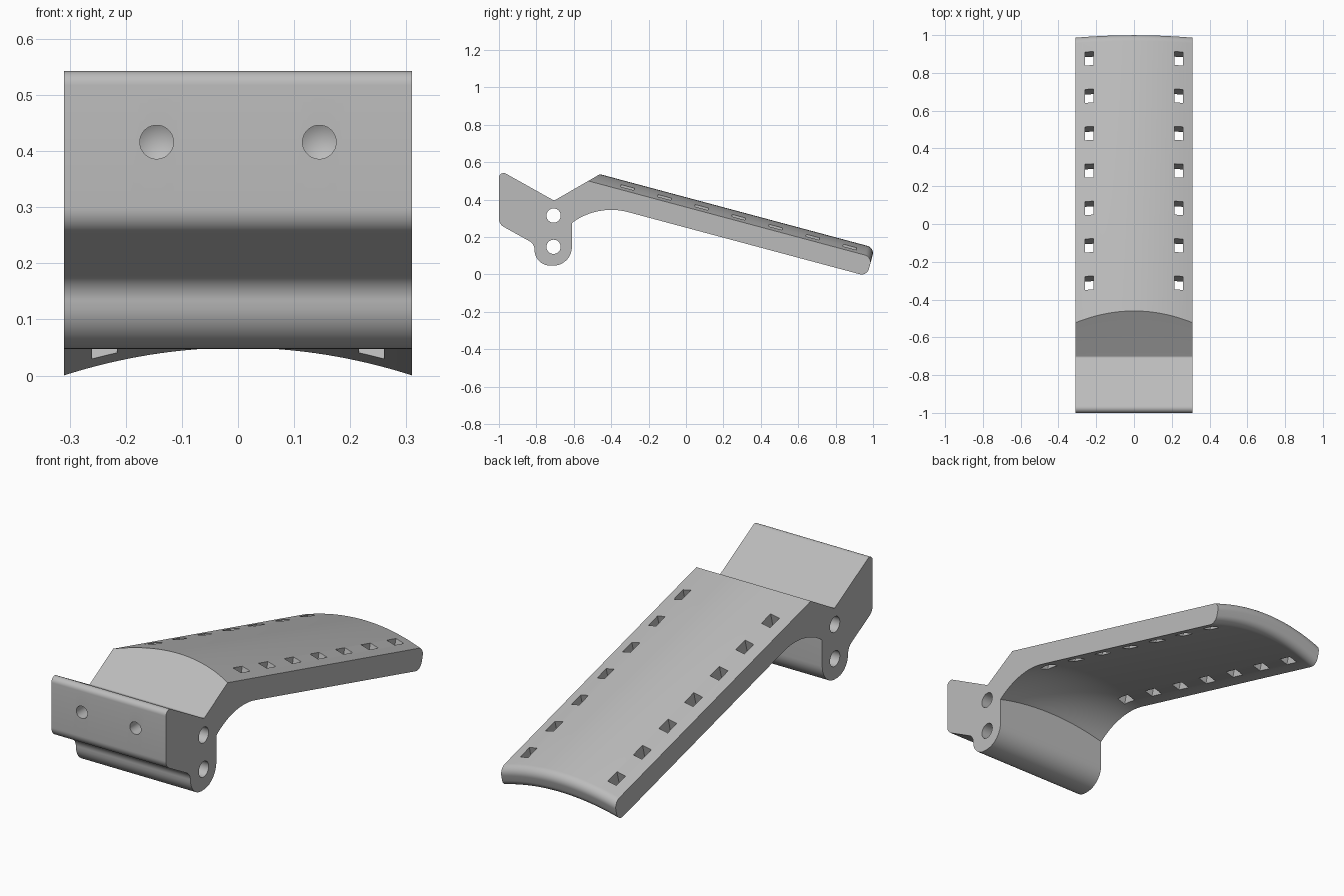
import bpy, bmesh, math
from mathutils import Vector, Matrix

cube = bpy.data.objects.get("Cube")
if cube:
    bpy.data.objects.remove(cube, do_unlink=True)

HALF = 0.31                      # half width
SAG = 0.051                      # crown height of the arched arm
TILT = math.radians(15)
U = Vector((math.cos(TILT), -math.sin(TILT)))   # along the arm (y, z)
N = Vector((math.sin(TILT), math.cos(TILT)))    # out of the arm (y, z)

grey = bpy.data.materials.new("light grey")
grey.use_nodes = True
grey.diffuse_color = (0.5, 0.5, 0.5, 1)
grey.node_tree.nodes["Principled BSDF"].inputs["Base Color"].default_value = (0.5, 0.5, 0.5, 1)


def fillet(corners, steps=10):
    """Round each (point, radius) corner of a closed outline."""
    out = []
    for i, (p, r) in enumerate(corners):
        if r == 0:
            out.append(p)
            continue
        a = (corners[i - 1][0] - p).normalized()
        b = (corners[(i + 1) % len(corners)][0] - p).normalized()
        half = a.angle(b) / 2
        centre = p + (a + b).normalized() * (r / math.sin(half))
        t = r / math.tan(half)
        start, end = p + a * t - centre, p + b * t - centre
        sweep = start.angle(end)
        for k in range(steps + 1):
            f = k / steps
            out.append(centre + (start * math.sin((1 - f) * sweep)
                                 + end * math.sin(f * sweep)) / math.sin(sweep))
    return out


def outline(rise):
    """Side outline (y, z), with the arm lifted by rise along its normal."""
    notch = Vector((-0.705, 0.395))
    slope = Vector((math.cos(math.pi / 6), math.sin(math.pi / 6)))
    top, low, tip = 0.348 + rise, 0.242 + rise, 0.937
    peak = notch + slope * ((top - notch.dot(N)) / slope.dot(N))
    corners = [(Vector(p), r) for p, r in (
        ((-1, 0.56), 0.025), ((-1, 0.269), 0.05), ((-0.81, 0.163), 0.053),
        ((-0.81, 0.047), 0.085), ((-0.61, 0.047), 0.1))]
    # hollow curve under the shoulder
    radius = 0.35
    centre = Vector((-0.4, 0)) + N * rise
    centre.y = (low - radius - centre.x * N.x) / N.y
    first = math.asin((-0.61 - centre.x) / radius)
    for k in range(17):
        a = first + (TILT - first) * k / 16
        corners.append((centre + radius * Vector((math.sin(a), math.cos(a))), 0))
    # rounded tip, crest and notch
    corners += [(U * tip + N * low, 0.04), (U * tip + N * top, 0.04),
                (peak, 0), (notch, 0.012)]
    return fillet(corners)


def new_object(name, bm):
    bmesh.ops.recalc_face_normals(bm, faces=bm.faces)
    mesh = bpy.data.meshes.new(name)
    bm.to_mesh(mesh)
    bm.free()
    mesh.materials.append(grey)
    ob = bpy.data.objects.new(name, mesh)
    bpy.context.collection.objects.link(ob)
    return ob


# Body: outlines lofted across the width
bm = bmesh.new()
SLICES = 32
rings = []
for i in range(SLICES + 1):
    x = HALF * (2 * i / SLICES - 1)
    pts = outline(SAG * (1 - (x / HALF) ** 2))
    rings.append([bm.verts.new((x, p.x, p.y)) for p in pts])
for a, b in zip(rings, rings[1:]):
    for j in range(len(a)):
        bm.faces.new((a[j - 1], a[j], b[j], b[j - 1]))
bm.faces.new(rings[0])
bm.faces.new(rings[-1])
body = new_object("bracket_body", bm)

# Cutters: pin holes, front drill holes and arm slots
bm = bmesh.new()
for z in (0.315, 0.148):
    bmesh.ops.create_cone(bm, cap_ends=True, segments=48, radius1=0.038, radius2=0.038, depth=1,
                          matrix=Matrix.Translation((0, -0.708, z)) @ Matrix.Rotation(math.pi / 2, 4, 'Y'))
for x in (-0.145, 0.145):
    rings = []
    for y, r in ((-1.05, 0.03), (-0.92, 0.03)):
        rings.append([bm.verts.new((x + r * math.cos(k * math.tau / 40), y,
                                    0.416 + r * math.sin(k * math.tau / 40))) for k in range(40)])
    point = bm.verts.new((x, -0.903, 0.416))
    bm.faces.new(rings[0])
    for k in range(40):
        bm.faces.new((rings[0][k - 1], rings[0][k], rings[1][k], rings[1][k - 1]))
        bm.faces.new((rings[1][k - 1], rings[1][k], point))
for i in range(7):
    y = -0.312 + 0.198 * i
    z = (0.369 - y * N.x) / N.y      # height of the arm top at the slots
    for x in (-0.238, 0.238):
        bmesh.ops.create_cube(bm, size=1, matrix=Matrix.Translation((x, y, z))
                              @ Matrix.Rotation(-TILT, 4, 'X') @ Matrix.Diagonal((0.045, 0.074, 0.4, 1)))
cutter = new_object("hole_cutter", bm)
cutter.hide_render = True

cut = body.modifiers.new("holes", 'BOOLEAN')
cut.operation = 'DIFFERENCE'
cut.solver = 'EXACT'
cut.object = cutter
bpy.ops.object.select_all(action='DESELECT')
body.select_set(True)
bpy.context.view_layer.objects.active = body
bpy.ops.object.modifier_apply(modifier="holes")
bpy.data.objects.remove(cutter, do_unlink=True)
bpy.ops.object.shade_smooth_by_angle(angle=math.radians(25))
